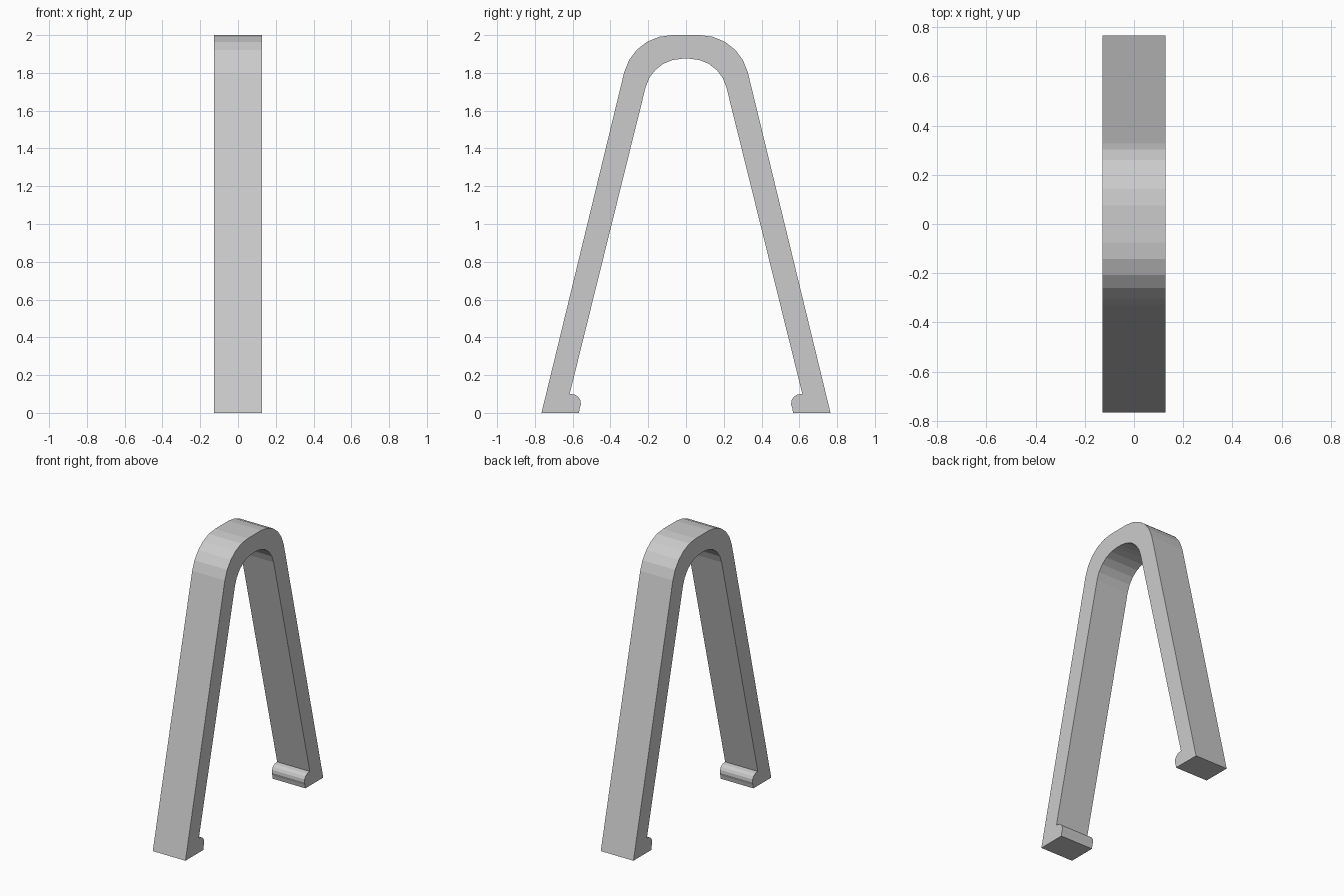
import bpy, bmesh
from math import sin, cos, radians

if "Cube" in bpy.data.objects:
    bpy.data.objects.remove(bpy.data.objects["Cube"])


def arc(cy, cz, r, a0, a1, n):
    step = (a1 - a0) / n
    return [(cy + r * cos(radians(a0 + i * step)),
             cz + r * sin(radians(a0 + i * step))) for i in range(n + 1)]


HALF_WIDTH = 0.127

# Half outlines on the +y side, each running from foot to crown
outer = [(0.765, 0)] + arc(0.075, 1.74, 0.26, 14, 90, 5)
lip = [(0.567, 0)] + arc(0.606, 0.05, 0.05, 210, 90, 5)
inner = lip + [(0.616, 0.1)] + arc(0.02, 1.675, 0.2, 14, 90, 5)


def mirrored(half):
    return half + [(-y, z) for y, z in reversed(half)]


# Closed clip profile: over the outside, back along the inside
profile = mirrored(outer) + mirrored(inner)[::-1]

# Extrude the profile across x
bm = bmesh.new()
face = bm.faces.new([bm.verts.new((-HALF_WIDTH, y, z)) for y, z in profile])
result = bmesh.ops.extrude_face_region(bm, geom=[face], use_keep_orig=True)
moved = [v for v in result["geom"] if isinstance(v, bmesh.types.BMVert)]
bmesh.ops.translate(bm, verts=moved, vec=(2 * HALF_WIDTH, 0, 0))
bmesh.ops.recalc_face_normals(bm, faces=bm.faces)

mesh = bpy.data.meshes.new("spring_clip")
bm.to_mesh(mesh)
bm.free()
bpy.context.collection.objects.link(bpy.data.objects.new("spring_clip", mesh))
